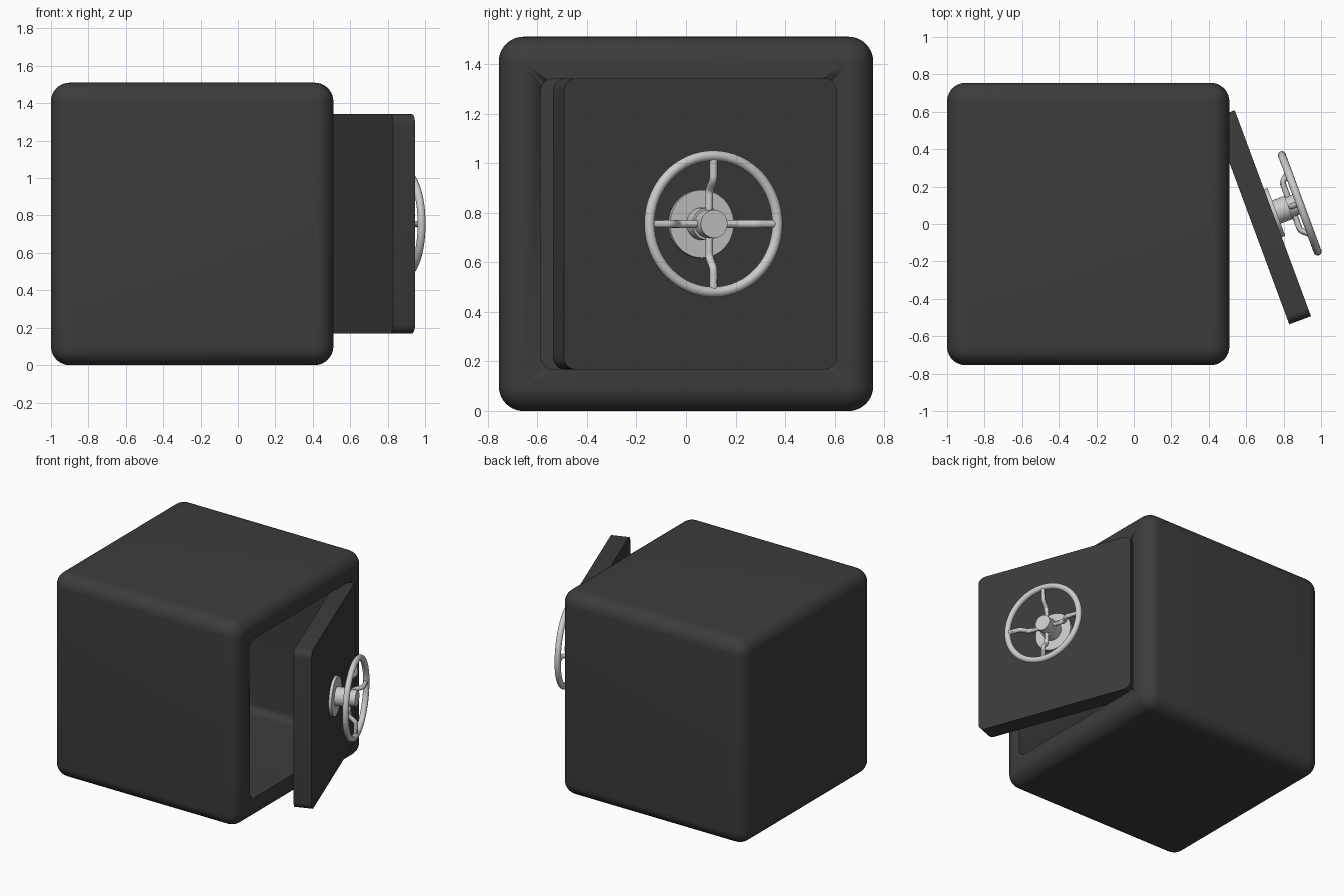
import bpy, bmesh
from math import radians, pi, cos, sin
from mathutils import Matrix

if "Cube" in bpy.data.objects:
    bpy.data.objects.remove(bpy.data.objects["Cube"])

CZ = 0.755          # height of the safe's centre
HALF = 0.587        # half size of the door and its opening
THICK = 0.124       # door thickness
# door frame: local x = outward normal, local y = towards the hinge
DOOR = Matrix.Translation((0.539, 0.608, CZ)) @ Matrix.Rotation(radians(20.3), 4, 'Z')
WHEEL = DOOR @ Matrix.Translation((0, -HALF, 0)) @ Matrix.Rotation(pi / 2, 4, 'Y')

dark = bpy.data.materials.new("dark_steel")
dark.diffuse_color = (0.045, 0.045, 0.045, 1)
dark.use_nodes = True
dark.node_tree.nodes["Principled BSDF"].inputs["Base Color"].default_value = dark.diffuse_color


def smooth(ob):
    bpy.ops.object.select_all(action='DESELECT')
    ob.select_set(True)
    bpy.context.view_layer.objects.active = ob
    bpy.ops.object.shade_smooth_by_angle(angle=radians(30))


def add_mesh(name, bm, mat=None):
    bmesh.ops.recalc_face_normals(bm, faces=bm.faces)
    me = bpy.data.meshes.new(name)
    bm.to_mesh(me)
    bm.free()
    ob = bpy.data.objects.new(name, me)
    bpy.context.collection.objects.link(ob)
    if mat:
        me.materials.append(mat)
    smooth(ob)
    return ob


def rounded_slab(name, x0, x1, yc, r=0.05, seg=8):
    """Square plate with rounded corners, extruded along x."""
    bm = bmesh.new()
    ring = []
    for q, (sy, sz) in enumerate(((1, 1), (-1, 1), (-1, -1), (1, -1))):
        for i in range(seg + 1):
            a = (q + i / seg) * pi / 2
            ring.append(bm.verts.new((x0, yc + sy * (HALF - r) + r * cos(a),
                                      sz * (HALF - r) + r * sin(a))))
    face = bm.faces.new(ring)
    ext = bmesh.ops.extrude_face_region(bm, geom=[face])
    moved = [v for v in ext['geom'] if isinstance(v, bmesh.types.BMVert)]
    bmesh.ops.translate(bm, verts=moved, vec=(x1 - x0, 0, 0))
    return add_mesh(name, bm, dark)


def disc(name, r1, r2, n0, n1):
    """Round part on the wheel axis between two heights above the door."""
    bm = bmesh.new()
    bmesh.ops.create_cone(bm, cap_ends=True, segments=48, radius1=r1, radius2=r2,
                          depth=n1 - n0, matrix=Matrix.Translation((0, 0, (n0 + n1) / 2)))
    ob = add_mesh(name, bm)
    ob.matrix_world = WHEEL


# body: rounded cube with a hollow interior
bm = bmesh.new()
bmesh.ops.create_cube(bm, size=1.51)
bmesh.ops.bevel(bm, geom=bm.edges[:], offset=0.1, segments=10, profile=0.5, affect='EDGES')
body = add_mesh("safe_body", bm, dark)
body.location = (-0.245, 0, CZ)
cutter = rounded_slab("cavity_cutter", -0.83, 0.7, 0, r=0.055)
cutter.location.z = CZ
cutter.hide_render = True
cutter.hide_set(True)
cut = body.modifiers.new("cavity", 'BOOLEAN')
cut.operation = 'DIFFERENCE'
cut.solver = 'EXACT'
cut.object = cutter

# door, swung slightly open
door = rounded_slab("door", -THICK, 0, -HALF)
door.matrix_world = DOOR

# wheel mount and hub
disc("wheel_flange", 0.137, 0.137, -0.01, 0.02)
disc("hub_base", 0.066, 0.066, 0.0, 0.09)
disc("hub_cap", 0.057, 0.057, 0.08, 0.162)

# wheel rim
bpy.ops.mesh.primitive_torus_add(major_radius=0.275, minor_radius=0.021,
                                 major_segments=64, minor_segments=16)
rim = bpy.context.object
rim.name = "wheel_rim"
smooth(rim)
rim.matrix_world = WHEEL @ Matrix.Translation((0, 0, 0.153))

# four S-bent spokes
for k in range(4):
    cu = bpy.data.curves.new("wheel_spoke", 'CURVE')
    cu.dimensions = '3D'
    cu.bevel_depth = 0.016
    cu.bevel_resolution = 4
    cu.use_fill_caps = True
    cu.resolution_u = 8
    sp = cu.splines.new('BEZIER')
    pts = ((0.03, 0.105), (0.125, 0.105), (0.19, 0.153), (0.27, 0.153))
    sp.bezier_points.add(len(pts) - 1)
    for p, (r, n) in zip(sp.bezier_points, pts):
        p.co = (r, 0, n)
        p.handle_left = (r - 0.025, 0, n)
        p.handle_right = (r + 0.025, 0, n)
    ob = bpy.data.objects.new("wheel_spoke", cu)
    bpy.context.collection.objects.link(ob)
    ob.matrix_world = WHEEL @ Matrix.Rotation(k * pi / 2, 4, 'Z')
    bpy.ops.object.select_all(action='DESELECT')
    ob.select_set(True)
    bpy.context.view_layer.objects.active = ob
    bpy.ops.object.convert(target='MESH')
    smooth(bpy.context.object)
